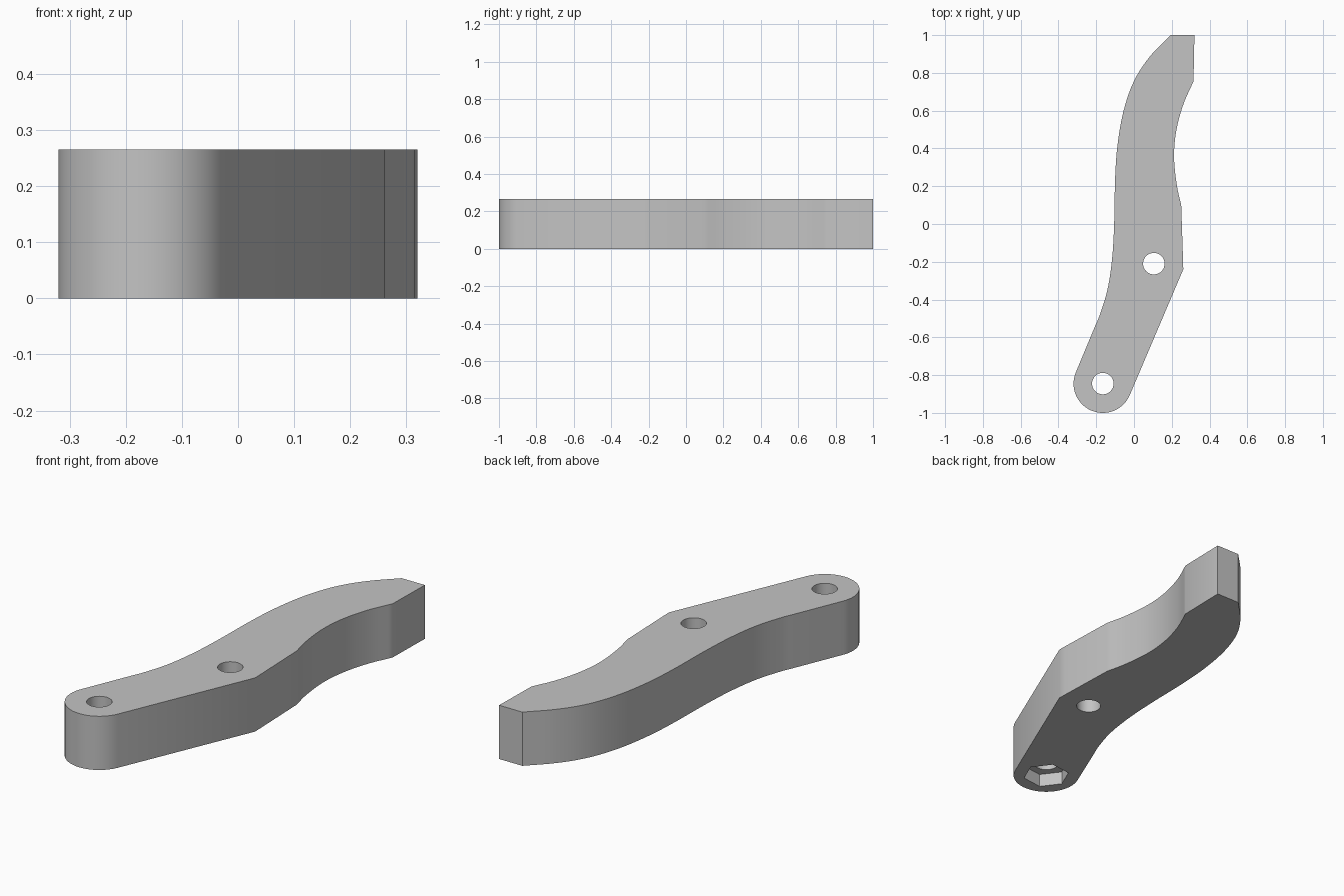
import bpy, bmesh, math
from mathutils import Vector

cube = bpy.data.objects.get("Cube")
if cube:
    bpy.data.objects.remove(cube, do_unlink=True)

THICK = 0.265
EYE = Vector((-0.165, -0.845))
PIVOT = Vector((0.105, -0.21))
EYE_R, HOLE_R, NUT_R, NUT_DEPTH = 0.155, 0.057, 0.108, 0.065
AXIS = math.atan2(PIVOT.y - EYE.y, PIVOT.x - EYE.x)

grey = bpy.data.materials.new("plain grey")
grey.use_nodes = True
grey.diffuse_color = (0.55, 0.55, 0.55, 1)
grey.node_tree.nodes["Principled BSDF"].inputs["Base Color"].default_value = grey.diffuse_color


def arc(center, radius, start, end, steps):
    return [center + radius * Vector((math.cos(a), math.sin(a)))
            for a in (start + (end - start) * i / steps for i in range(steps + 1))]


def spline(points, steps=6):
    """Smooth curve through the points."""
    p = [Vector(q) for q in points]
    p = [2 * p[0] - p[1]] + p + [2 * p[-1] - p[-2]]
    out = []
    for a, b, c, d in zip(p, p[1:], p[2:], p[3:]):
        for i in range(steps):
            t = i / steps
            out.append(0.5 * (2 * b + (c - a) * t + (2 * a - 5 * b + 4 * c - d) * t ** 2
                              + (3 * b - a - 3 * c + d) * t ** 3))
    return out + [p[-2]]


def prism(name, outline, bottom, top):
    bm = bmesh.new()
    face = bm.faces.new([bm.verts.new((q.x, q.y, bottom)) for q in outline])
    walls = bmesh.ops.extrude_face_region(bm, geom=[face])
    bmesh.ops.translate(bm, vec=(0, 0, top - bottom),
                        verts=[g for g in walls["geom"] if isinstance(g, bmesh.types.BMVert)])
    bmesh.ops.recalc_face_normals(bm, faces=bm.faces)
    mesh = bpy.data.meshes.new(name)
    bm.to_mesh(mesh)
    bm.free()
    mesh.materials.append(grey)
    obj = bpy.data.objects.new(name, mesh)
    bpy.context.collection.objects.link(obj)
    return obj


# Lever outline: rounded eye, hollow inner edge, square tip, sweeping outer edge
eye_end = arc(EYE, EYE_R, AXIS + math.pi / 2, AXIS + math.pi * 1.5, 32)
inner_edge = spline([(0.25, 0.1), (0.226, 0.21), (0.212, 0.36),
                     (0.225, 0.5), (0.262, 0.635), (0.315, 0.755)])
tip = [Vector((0.32, 1)), Vector((0.193, 1))]
outer_edge = spline([tip[1], (0.082, 0.884), (0, 0.757), (-0.055, 0.6), (-0.087, 0.42),
                     (-0.1, 0.24), (-0.105, 0), (-0.116, -0.185), (-0.14, -0.345),
                     (-0.179, -0.475), (-0.21, -0.55)])[1:]
corner = [Vector((0.261, -0.24)), Vector((0.26, -0.2))]
lever = prism("lever_arm", eye_end + corner + inner_edge + tip + outer_edge, 0, THICK)

# Bolt holes and the six-sided nut recess underneath
cutters = [
    prism("eye_hole_cutter", arc(EYE, HOLE_R, 0, math.tau, 32)[:-1], -0.1, THICK + 0.1),
    prism("pivot_hole_cutter", arc(PIVOT, HOLE_R, 0, math.tau, 32)[:-1], -0.1, THICK + 0.1),
    prism("nut_recess_cutter", arc(EYE, NUT_R, AXIS, AXIS + math.tau, 6)[:-1], -0.1, NUT_DEPTH),
]
bpy.ops.object.select_all(action="DESELECT")
lever.select_set(True)
bpy.context.view_layer.objects.active = lever
for cutter in cutters:
    cutter.hide_render = True
    mod = lever.modifiers.new(cutter.name, "BOOLEAN")
    mod.operation, mod.solver, mod.object = "DIFFERENCE", "EXACT", cutter
    bpy.ops.object.modifier_apply(modifier=mod.name)
    bpy.data.objects.remove(cutter, do_unlink=True)

bpy.ops.object.shade_smooth_by_angle(angle=math.radians(25))
